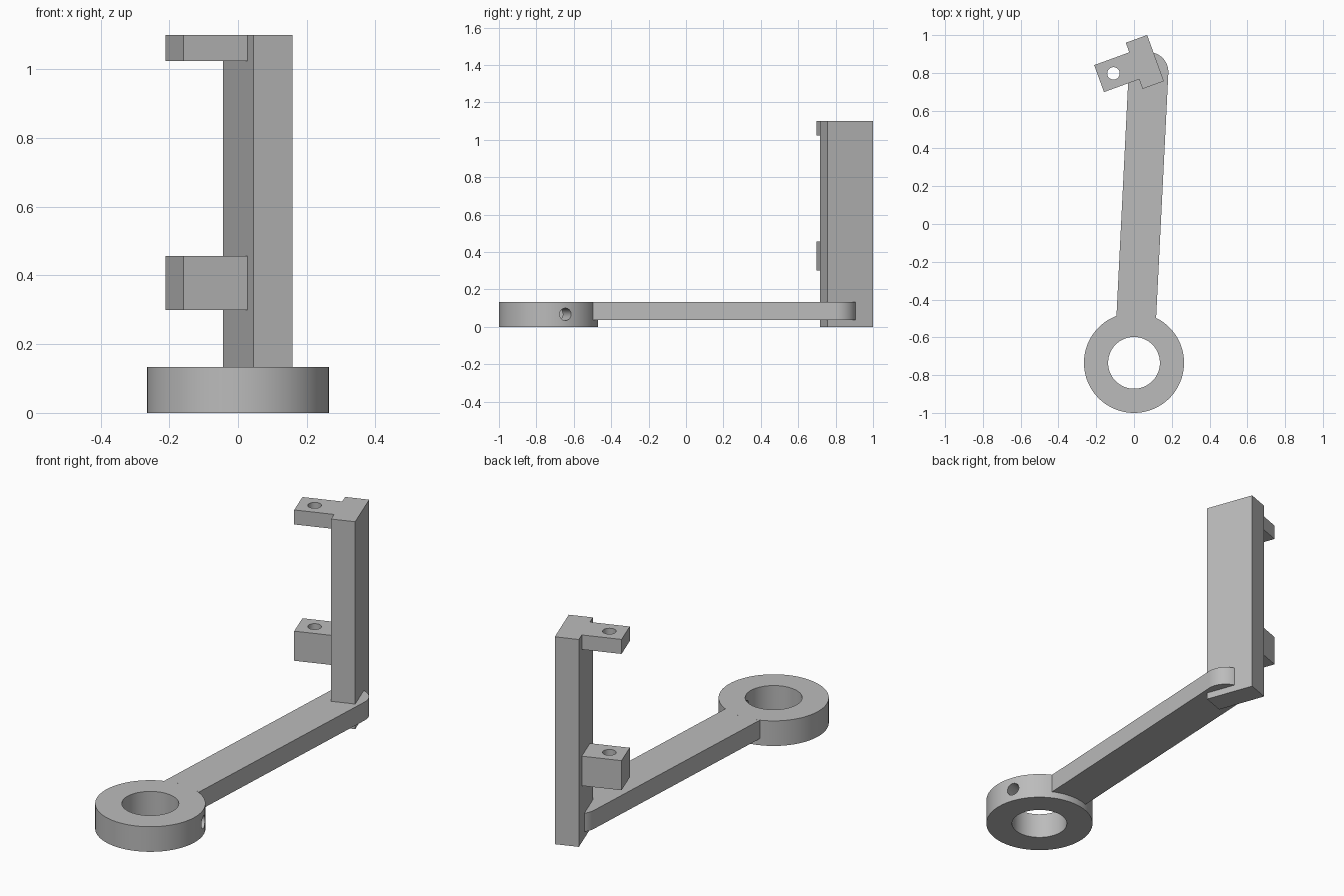
import bpy, bmesh, math
from mathutils import Matrix, Vector

cube = bpy.data.objects.get("Cube")
if cube:
    bpy.data.objects.remove(cube, do_unlink=True)

grey = bpy.data.materials.new("plain grey")
grey.use_nodes = True
colour = (0.5, 0.5, 0.5, 1)
grey.diffuse_color = colour
grey.node_tree.nodes["Principled BSDF"].inputs["Base Color"].default_value = colour

RING = Vector((0, -0.735))
ARM_END = Vector((0.077, 0.805))
POST = Vector((0.0575, 0.858))
TURN = math.radians(20)
RING_R, ARM_R, HOLE_R = 0.265, 0.105, 0.033
BASE_TOP, POST_TOP = 0.133, 1.1


def arc(centre, radius, start, end, steps):
    return [(centre[0] + radius * math.cos(start + (end - start) * i / steps),
             centre[1] + radius * math.sin(start + (end - start) * i / steps))
            for i in range(steps + 1)]


def circle(centre, radius, steps=96):
    return arc(centre, radius, 0, math.tau, steps)[:-1]


def rectangle(u0, u1, v):
    return [(u0, -v), (u1, -v), (u1, v), (u0, v)]


def extrude(name, outline, z0, z1, matrix=Matrix()):
    """Solid with a counter-clockwise outline between two heights."""
    bm = bmesh.new()
    face = bm.faces.new([bm.verts.new((x, y, z0)) for x, y in outline])
    top = bmesh.ops.extrude_face_region(bm, geom=[face], use_keep_orig=True)["geom"]
    moved = [g for g in top if isinstance(g, bmesh.types.BMVert)]
    bmesh.ops.translate(bm, vec=(0, 0, z1 - z0), verts=moved)
    bmesh.ops.recalc_face_normals(bm, faces=bm.faces[:])
    bm.transform(matrix)
    mesh = bpy.data.meshes.new(name)
    bm.to_mesh(mesh)
    bm.free()
    mesh.materials.append(grey)
    obj = bpy.data.objects.new(name, mesh)
    bpy.context.collection.objects.link(obj)
    return obj


def drill(obj, cutter):
    """Cut a hole and discard the cutter."""
    mod = obj.modifiers.new("hole", "BOOLEAN")
    mod.operation = "DIFFERENCE"
    mod.solver = "EXACT"
    mod.object = cutter
    bpy.context.view_layer.objects.active = obj
    bpy.ops.object.modifier_apply(modifier=mod.name)
    bpy.data.objects.remove(cutter, do_unlink=True)


# Base ring with its bore and a set-screw hole through one wall
ring = extrude("base_ring", circle(RING, RING_R), 0, BASE_TOP)
drill(ring, extrude("bore_cutter", circle(RING, 0.137), -0.1, 0.3))
sideways = (Matrix.Translation((*RING, BASE_TOP / 2))
            @ Matrix.Rotation(TURN, 4, "Z") @ Matrix.Rotation(math.pi / 2, 4, "Y"))
drill(ring, extrude("screw_cutter", circle((0, 0), HOLE_R, 32), 0.05, 0.4, sideways))

# Straight arm, fitted to the ring and rounded at its far end
axis = ARM_END - RING
heading = math.atan2(axis.y, axis.x)
spread = math.asin(ARM_R / RING_R)
outline = arc(ARM_END, ARM_R, heading - math.pi / 2, heading + math.pi / 2, 32)
outline += arc(RING, RING_R, heading + spread, heading - spread, 16)
arm = extrude("arm", outline, 0.035, BASE_TOP)

# Upright post, turned on its axis
frame = Matrix.Translation((*POST, 0)) @ Matrix.Rotation(TURN, 4, "Z")
post = extrude("upright_post", rectangle(-0.06, 0.06, 0.13), 0, POST_TOP, frame)

# Two drilled brackets on the side of the post
parts = [ring, arm, post]
for name, z0, z1 in (("lower_bracket", 0.3, 0.457), ("upper_bracket", 1.023, POST_TOP)):
    bracket = extrude(name, rectangle(-0.258, -0.06, 0.076), z0, z1, frame)
    drill(bracket, extrude("pin_cutter", circle((-0.177, 0), HOLE_R, 32),
                           z0 - 0.1, z1 + 0.1, frame))
    parts.append(bracket)

# Smooth round walls, crisp edges
bpy.ops.object.select_all(action="DESELECT")
for part in parts:
    part.select_set(True)
bpy.context.view_layer.objects.active = ring
bpy.ops.object.shade_smooth_by_angle(angle=math.radians(30))
